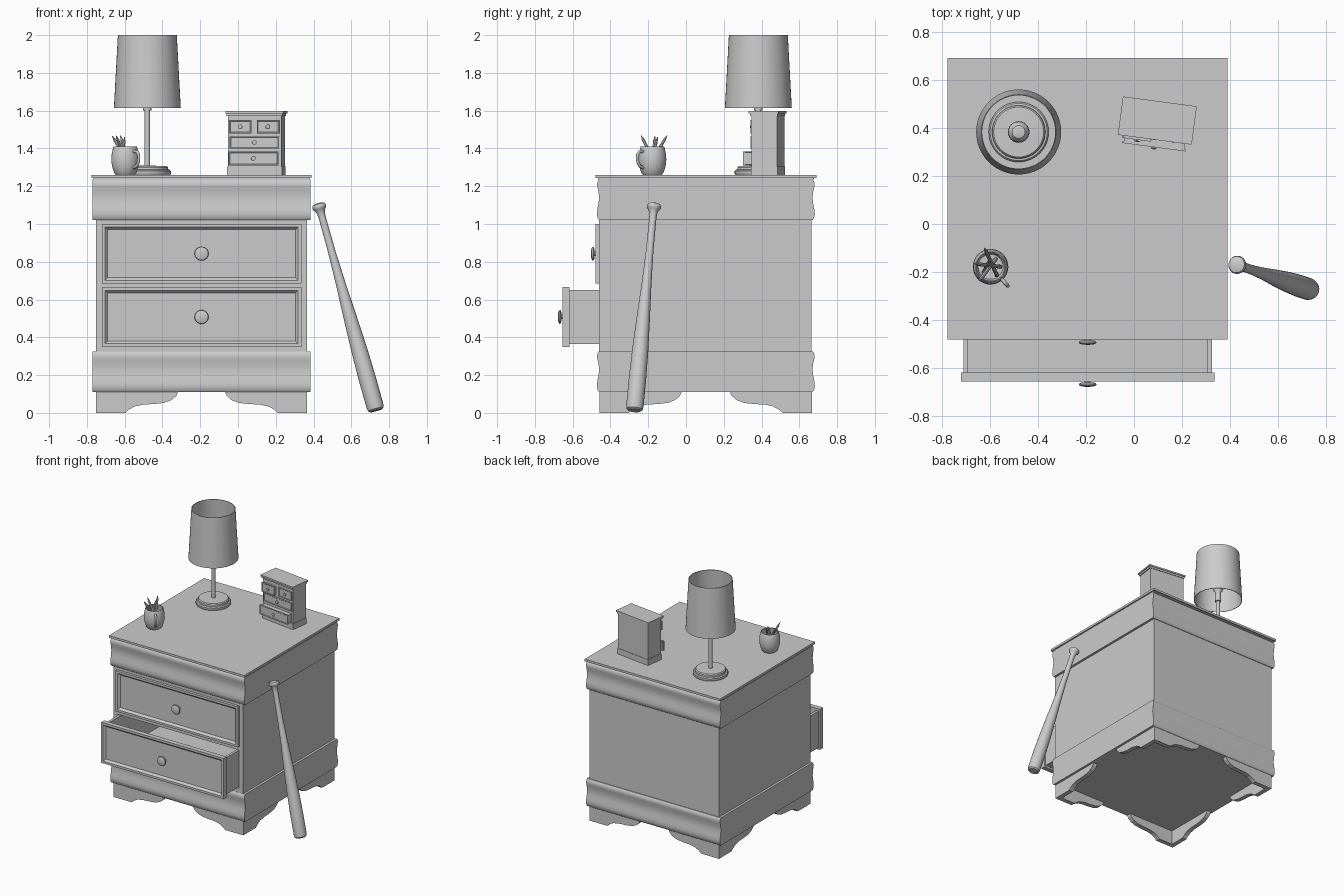
import bpy, bmesh, math
from mathutils import Vector, Matrix

if "Cube" in bpy.data.objects:
    bpy.data.objects.remove(bpy.data.objects["Cube"])

CX, CY = -0.193, 0.105          # centre of the nightstand


def finish(name, bm, mat=None, smooth=False):
    bmesh.ops.remove_doubles(bm, verts=bm.verts, dist=1e-5)
    bmesh.ops.recalc_face_normals(bm, faces=bm.faces)
    if mat:
        bm.transform(mat)
    me = bpy.data.meshes.new(name)
    bm.to_mesh(me)
    bm.free()
    ob = bpy.data.objects.new(name, me)
    bpy.context.collection.objects.link(ob)
    if smooth:
        bpy.ops.object.select_all(action='DESELECT')
        ob.select_set(True)
        bpy.context.view_layer.objects.active = ob
        bpy.ops.object.shade_smooth_by_angle(angle=math.radians(35))
    return ob


def add_box(bm, x0, x1, y0, y1, z0, z1):
    m = Matrix.LocRotScale(((x0 + x1) / 2, (y0 + y1) / 2, (z0 + z1) / 2), None, (x1 - x0, y1 - y0, z1 - z0))
    return bmesh.ops.create_cube(bm, size=1, matrix=m)['verts']


def boxes(name, *dims, mat=None):
    bm = bmesh.new()
    for d in dims:
        add_box(bm, *d)
    return finish(name, bm, mat)


def lathe(name, prof, mat, steps=32):
    bm = bmesh.new()
    rings = []
    for r, z in prof:
        rings.append([bm.verts.new((r * math.cos(a), r * math.sin(a), z))
                      for a in (2 * math.pi * i / steps for i in range(steps))])
    for a, b in zip(rings, rings[1:]):
        for i in range(steps):
            j = (i + 1) % steps
            bm.faces.new((a[i], a[j], b[j], b[i]))
    bmesh.ops.dissolve_degenerate(bm, dist=1e-6, edges=bm.edges)
    return finish(name, bm, mat, True)


def prism(name, pts, vec, mat=None, smooth=False):
    bm = bmesh.new()
    f = bm.faces.new([bm.verts.new(p) for p in pts])
    g = bmesh.ops.extrude_face_region(bm, geom=[f], use_keep_orig=True)['geom']
    bmesh.ops.translate(bm, vec=vec, verts=[v for v in g if isinstance(v, bmesh.types.BMVert)])
    return finish(name, bm, mat, smooth)


def aim(p0, p1):
    d = Vector(p1) - Vector(p0)
    return Matrix.Translation(p0) @ d.to_track_quat('Z', 'Y').to_matrix().to_4x4()


def panel(name, x0, x1, y0, y1, z0, z1, frame, bevel, depth, mat=None):
    """Drawer front with a frame and a sunken, bevelled panel."""
    bm = bmesh.new()
    add_box(bm, x0, x1, y0, y1, z0, z1)
    f = min(bm.faces, key=lambda f: f.calc_center_median().y)
    bm.normal_update()
    bmesh.ops.inset_individual(bm, faces=[f], thickness=frame)
    bmesh.ops.inset_individual(bm, faces=[f], thickness=bevel, depth=-depth)
    return finish(name, bm, mat)


def knob(name, x, y, z, s, parent=Matrix.Identity(4)):
    prof = [(0, 0), (.022, 0), (.022, .006), (.012, .01), (.012, .018), (.03, .02),
            (.037, .025), (.035, .031), (.022, .036), (0, .037)]
    lathe(name, [(r * s, h * s) for r, h in prof],
          parent @ Matrix.Translation((x, y, z)) @ Matrix.Rotation(math.pi / 2, 4, 'X'), 24)


# Carcass: panels with an open front divided by rails
X0, X1, Y0, Y1 = -0.752, 0.366, -0.46, 0.665
boxes("carcass",
      (X0, -.715, Y0, Y1, .11, 1.24), (.33, X1, Y0, Y1, .11, 1.24),
      (-.715, .33, Y1 - .03, Y1, .11, 1.24), (-.715, .33, Y0, Y1 - .03, .11, .36),
      (-.715, .33, Y0, Y1 - .03, .655, .695), (-.715, .33, Y0, Y1 - .03, .99, 1.24))
boxes("table_top", (CX - .583, CX + .583, CY - .585, CY + .585, 1.243, 1.26),
      (CX - .572, CX + .572, CY - .572, CY + .572, 1.235, 1.243))

# Wavy mouldings, running across front and back with flat ends
wave = [(.564, 0), (.573, .01), (.577, .035), (.574, .06), (.568, .09), (.565, .12),
        (.568, .15), (.574, .175), (.576, .19), (.573, .205), (.566, .215)]
for name, z in (("upper_moulding", 1.02), ("lower_moulding", .11)):
    pts = [(CX - .577, CY - o, z + h) for o, h in wave]
    pts += [(CX - .577, CY + o, z + h) for o, h in reversed(wave)]
    prism(name, pts, (1.154, 0, 0), smooth=True)

# Bracket feet: a scrolled board on both sides of each corner
scroll = [(0, 0), (.155, 0), (.175, .018), (.205, .034), (.25, .044), (.31, .047), (.36, .053),
          (.4, .068), (.425, .09), (.435, .112), (0, .112)]
for sx in (-1, 1):
    for sy in (-1, 1):
        m = Matrix.Translation((CX, CY, 0)) @ Matrix.Diagonal((sx, sy, 1, 1))
        prism("foot_front_board", [(.559 - a, .562, z) for a, z in scroll], (0, -.035, 0), m)
        prism("foot_side_board", [(.559, .562 - a, z) for a, z in scroll], (-.035, 0, 0), m)

# Drawers: upper closed, lower pulled out
for name, y, z in (("upper_drawer", -.48, .685), ("lower_drawer", -.655, .35)):
    panel(name + "_front", -.721, .335, y, y + .037, z, z + .316, .024, .02, .016)
    yb = y + .95
    boxes(name + "_box",
          (-.71, -.69, y + .035, yb, z + .015, z + .3), (.304, .324, y + .035, yb, z + .015, z + .3),
          (-.69, .304, yb - .02, yb, z + .015, z + .3), (-.69, .304, y + .035, yb - .02, z + .015, z + .035))
    knob(name + "_knob", CX, y + .014, z + .158, 1.0)
    # backing so the knob meets the sunken panel
    lathe(name + "_knob_plate", [(0, 0), (.018, 0), (.018, .016), (0, .016)],
          Matrix.Translation((CX, y + .017, z + .158)) @ Matrix.Rotation(math.pi / 2, 4, 'X'), 24)

# Lamp
L = Matrix.Translation((-.48, .383, 0))
lathe("lamp_base", [(0, 1.26), (.121, 1.26), (.125, 1.266), (.125, 1.28), (.119, 1.287), (.111, 1.288),
                    (.11, 1.3), (.104, 1.307), (.02, 1.309), (0, 1.309)], L, 48)
lathe("lamp_pole", [(0, 1.3), (.015, 1.3), (.015, 1.6), (.022, 1.602), (.022, 1.66), (0, 1.66)], L, 24)
lathe("lamp_bulb", [(.018, 1.655), (.02, 1.675), (.036, 1.7), (.045, 1.73), (.042, 1.752),
                    (.027, 1.77), (0, 1.777)], L, 24)
lathe("lamp_shade", [(.177, 1.615), (.156, 2.0), (.152, 2.0), (.173, 1.615), (.177, 1.615)], L, 48)

# Miniature chest of drawers, slightly turned
C = Matrix.Translation((.097, .43, 1.26)) @ Matrix.Rotation(math.radians(-7.6), 4, 'Z')
F = -.064
boxes("mini_chest_body", (-.143, .143, F, .072, 0, .315), mat=C)
boxes("mini_chest_plinth", (-.147, .147, F - .004, .075, 0, .045), mat=C)
boxes("mini_chest_top", (-.155, .155, -.08, .081, .326, .338), (-.149, .149, -.072, .076, .312, .326), mat=C)
for name, x, hw, z0, z1, out in (("left", -.074, .06, .219, .29, .026), ("right", .072, .06, .219, .29, .008),
                                 ("middle", 0, .133, .139, .204, .008), ("bottom", 0, .133, .05, .124, .047)):
    n = "mini_drawer_" + name
    boxes(n + "_box", (x - hw + .006, x + hw - .006, F - out + .006, F + .01, z0 + .004, z1 - .006), mat=C)
    panel(n + "_front", x - hw, x + hw, F - out, F - out + .009, z0, z1, .006, .004, .003, C)
    knob(n + "_knob", x, F - out + .003, (z0 + z1) / 2, .32, C)

# Mug with handle
M = Matrix.Translation((-.597, -.178, 1.26))
lathe("mug", [(0, 0), (.05, 0), (.058, .01), (.07, .045), (.074, .08), (.071, .115), (.064, .145), (.062, .15),
              (.058, .148), (.065, .115), (.068, .08), (.064, .045), (.052, .014), (0, .012)], M)
cu = bpy.data.curves.new("mug_handle", 'CURVE')
cu.dimensions = '3D'
cu.bevel_depth = .008
cu.bevel_resolution = 3
cu.use_fill_caps = True
sp = cu.splines.new('BEZIER')
path = [(.066, .125), (.098, .118), (.106, .085), (.092, .05), (.066, .038)]
sp.bezier_points.add(len(path) - 1)
for p, (r, z) in zip(sp.bezier_points, path):
    p.co = (r, 0, z)
    p.handle_left_type = p.handle_right_type = 'AUTO'
handle = bpy.data.objects.new("mug_handle", cu)
handle.matrix_world = M @ Matrix.Rotation(math.radians(-48), 4, 'Z')
bpy.context.collection.objects.link(handle)

# Pencils leaning in the mug
for p0, p1 in (((-.57, -.215, 1.28), (-.622, -.1, 1.468)), ((-.555, -.178, 1.28), (-.665, -.165, 1.465)),
               ((-.575, -.145, 1.28), (-.645, -.237, 1.468)), ((-.625, -.2, 1.28), (-.6, -.15, 1.46))):
    h = (Vector(p1) - Vector(p0)).length
    lathe("pencil", [(0, 0), (.008, 0), (.008, h - .028), (.002, h), (0, h)], aim(p0, p1), 8)

# Baseball bat leaning on the right side
lathe("bat", [(0, 0), (.033, 0), (.043, .008), (.046, .03), (.046, .18), (.043, .33), (.035, .52), (.026, .7),
              (.02, .88), (.019, 1.06), (.021, 1.09), (.028, 1.108), (.036, 1.116), (.038, 1.126),
              (.034, 1.138), (.018, 1.144), (0, 1.145)],
      aim((.732, -.273, .012), (.424, -.168, 1.112)))
